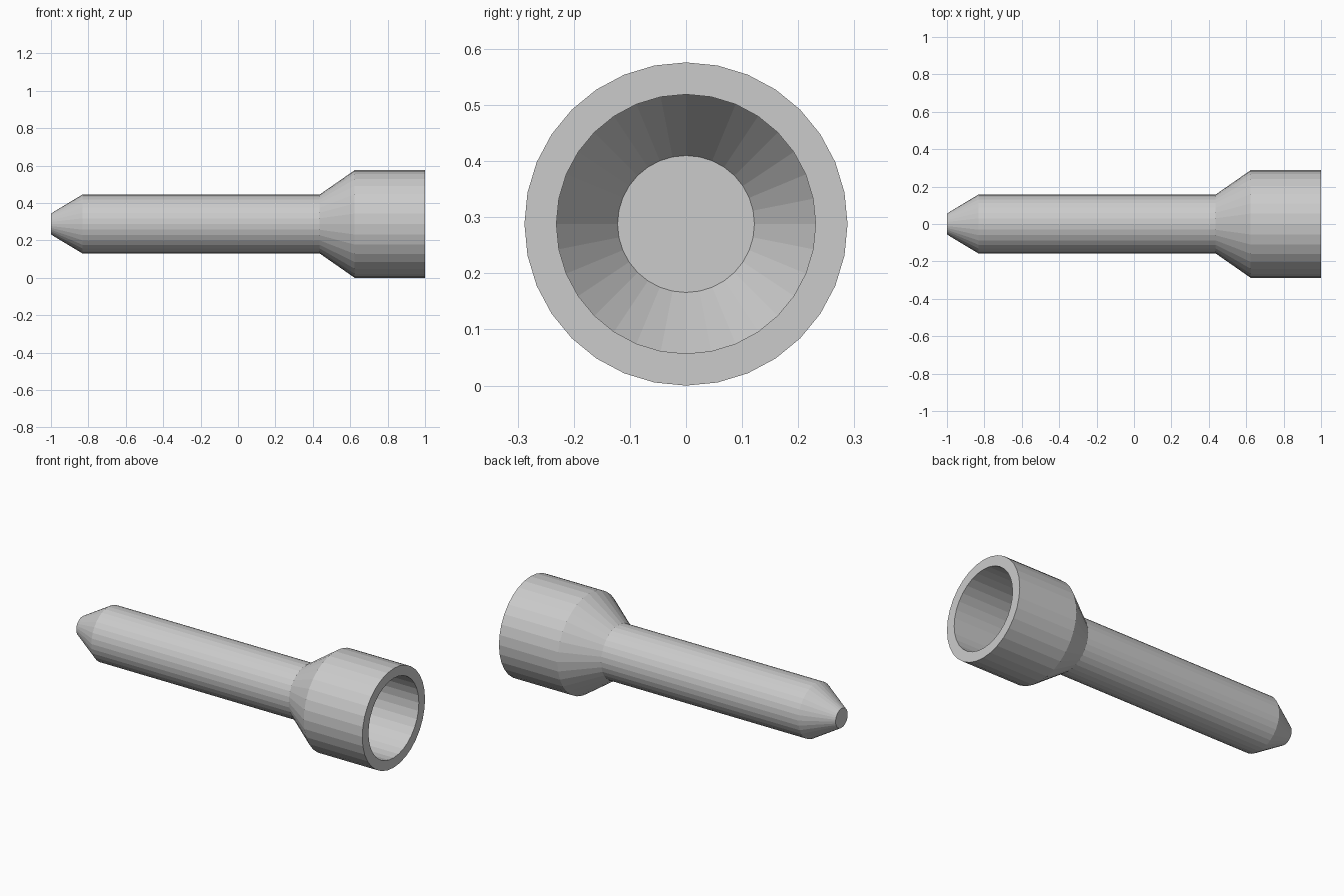
import bpy, bmesh, math

if "Cube" in bpy.data.objects:
    bpy.data.objects.remove(bpy.data.objects["Cube"])

SIDES = 32
AXIS_Z = 0.288

# Lathe profile (x, radius): tip, shaft, flared head, rim, then the hollow socket
profile = [
    (-1.0, 0.056), (-0.832, 0.157), (0.436, 0.157), (0.624, 0.288),
    (1.0, 0.288), (1.0, 0.231), (0.63, 0.231), (0.47, 0.122),
]


def lathe_x(name, points):
    """Turn a profile around the x axis and cap both ends."""
    bm = bmesh.new()
    rings = []
    for x, r in points:
        ring = []
        for i in range(SIDES):
            a = 2 * math.pi * i / SIDES
            ring.append(bm.verts.new((x, r * math.cos(a), r * math.sin(a))))
        rings.append(ring)
    for a, b in zip(rings, rings[1:]):
        for i in range(SIDES):
            j = (i + 1) % SIDES
            bm.faces.new((a[i], a[j], b[j], b[i]))
    bm.faces.new(rings[0])
    bm.faces.new(rings[-1])
    bmesh.ops.recalc_face_normals(bm, faces=bm.faces)
    mesh = bpy.data.meshes.new(name)
    bm.to_mesh(mesh)
    bm.free()
    obj = bpy.data.objects.new(name, mesh)
    bpy.context.collection.objects.link(obj)
    return obj


# Pointed pin with a hollow flared head
pin = lathe_x("socket_pin", profile)
pin.location.z = AXIS_Z
